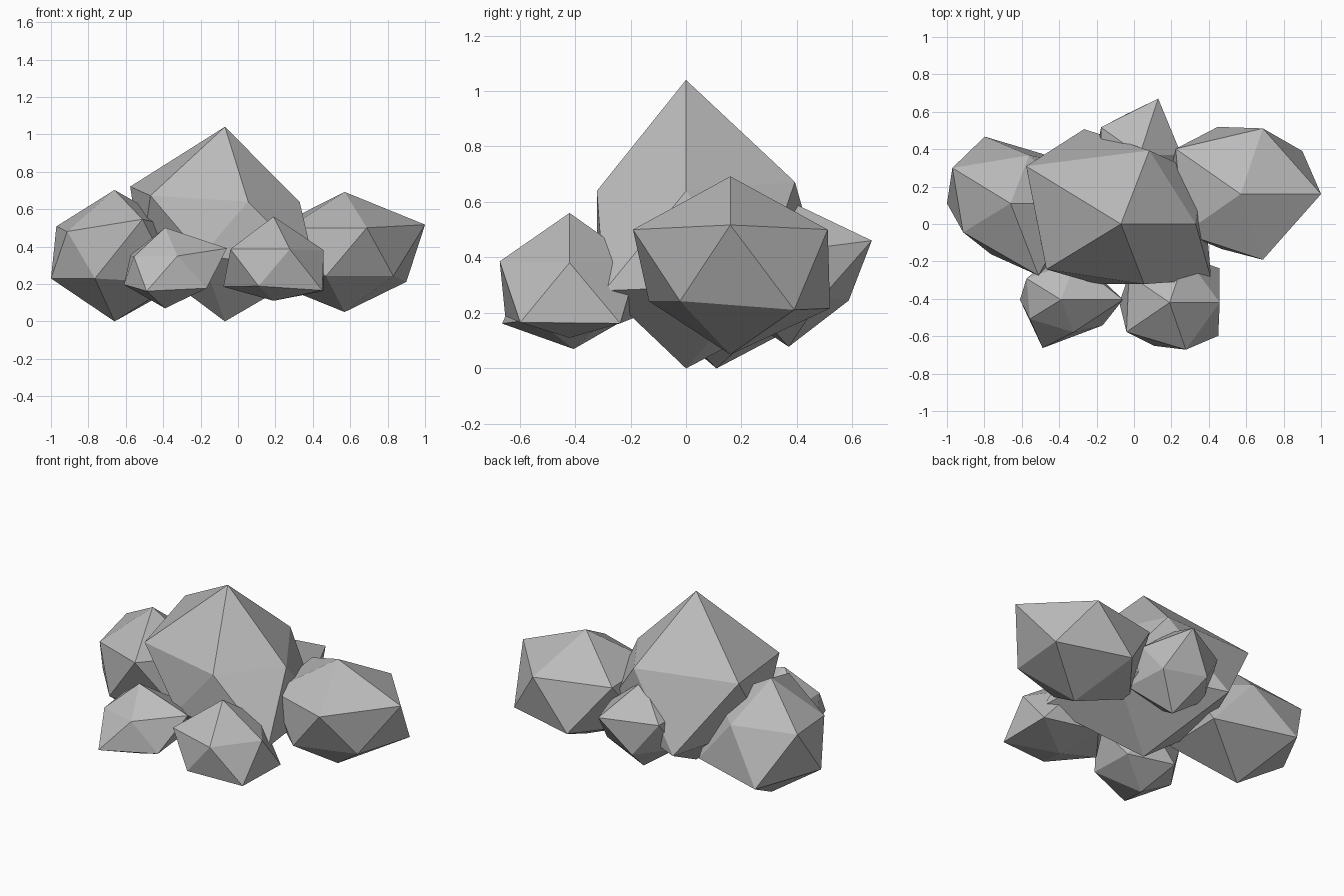
import bpy, bmesh, math

# Grey stone
stone = bpy.data.materials.new("stone_grey")
stone.diffuse_color = (0.5, 0.5, 0.5, 1)


def rock(name, centre, depth, height, top, bottom, upper, lower):
    """Icosahedron with each corner pushed in or out along its own direction.
    upper: corner sizes at 0, 72, 144.. degrees; lower: at 36, 108, 180.. degrees."""
    bm = bmesh.new()
    bmesh.ops.create_icosphere(bm, subdivisions=1, radius=1)
    for v in bm.verts:
        angle = math.degrees(math.atan2(v.co.y, v.co.x)) % 360
        if abs(v.co.z) > 0.9:
            size = top if v.co.z > 0 else bottom
        elif v.co.z > 0:
            size = upper[round(angle / 72) % 5]
        else:
            size = lower[round((angle - 36) / 72) % 5]
        v.co *= size
        v.co.y *= depth
        v.co.z *= height
    mesh = bpy.data.meshes.new(name)
    bm.to_mesh(mesh)
    bm.free()
    mesh.materials.append(stone)
    obj = bpy.data.objects.new(name, mesh)
    obj.location = centre
    bpy.context.collection.objects.link(obj)


# Tall central boulder
rock("main_rock", (-0.07, 0, 0.495), 0.84, 0.72, 0.757, 0.688,
     (0.447, 0.55, 0.70, 0.55, 0.45), (0.60, 0.71, 0.50, 0.45, 0.667))
# Side boulders
rock("right_rock", (0.57, 0.16, 0.36), 0.96, 0.73, 0.455, 0.425,
     (0.481, 0.43, 0.48, 0.42, 0.43), (0.456, 0.44, 0.45, 0.36, 0.36))
rock("left_rock", (-0.66, 0.11, 0.36), 0.84, 0.77, 0.445, 0.468,
     (0.40, 0.36, 0.43, 0.35, 0.54), (0.48, 0.50, 0.38, 0.38, 0.45))
# Small stones in front
rock("front_left_rock", (-0.39, -0.405, 0.274), 0.85, 0.705, 0.322, 0.29,
     (0.37, 0.28, 0.255, 0.23, 0.24), (0.28, 0.28, 0.246, 0.357, 0.307))
rock("front_right_rock", (0.19, -0.42, 0.283), 0.94, 0.73, 0.38, 0.237,
     (0.30, 0.31, 0.30, 0.318, 0.315), (0.37, 0.30, 0.30, 0.29, 0.36))
# Small stone behind
rock("back_rock", (0.03, 0.37, 0.335), 0.98, 0.78, 0.345, 0.33,
     (0.25, 0.36, 0.285, 0.28, 0.28), (0.23, 0.26, 0.26, 0.28, 0.28))
